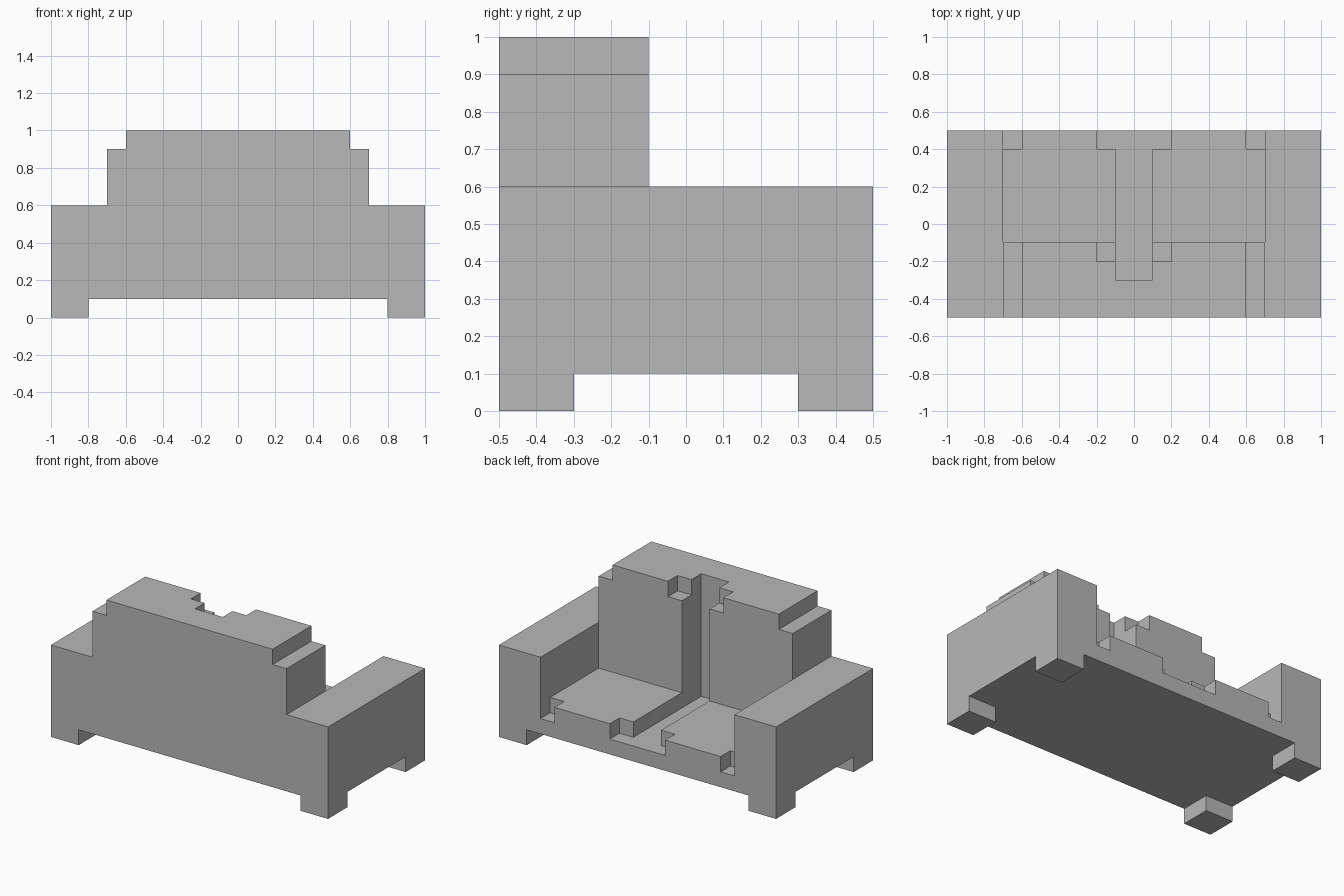
import bpy
import bmesh

default = bpy.data.objects.get("Cube")
if default:
    bpy.data.objects.remove(default, do_unlink=True)

# One plain grey for the whole sofa
GREY = (0.48, 0.48, 0.48, 1.0)
grey = bpy.data.materials.new("plain grey")
grey.use_nodes = True
grey.diffuse_color = GREY
grey.node_tree.nodes["Principled BSDF"].inputs["Base Color"].default_value = GREY


def prism(name, plan, bottom, top):
    """Extrude a plan outline (x, y) from bottom to top."""
    bm = bmesh.new()
    face = bm.faces.new([bm.verts.new((x, y, bottom)) for x, y in plan])
    extruded = bmesh.ops.extrude_face_region(bm, geom=[face])["geom"]
    for v in extruded:
        if isinstance(v, bmesh.types.BMVert):
            v.co.z = top
    bmesh.ops.recalc_face_normals(bm, faces=bm.faces)
    mesh = bpy.data.meshes.new(name)
    bm.to_mesh(mesh)
    bm.free()
    mesh.materials.append(grey)
    obj = bpy.data.objects.new(name, mesh)
    bpy.context.collection.objects.link(obj)
    return obj


def rect(x0, x1, y0, y1):
    return [(x0, y0), (x1, y0), (x1, y1), (x0, y1)]


def both_sides(half):
    """Complete a right-hand outline with its mirror image across x = 0."""
    return half + [(-x, y) for x, y in reversed(half)]


# Base slab under the seat
prism("base", rect(-0.7, 0.7, -0.5, 0.5), 0.1, 0.2)

# Backrest with a central groove, and a narrower cap with notched corners
prism("backrest", both_sides([(0.7, -0.5), (0.7, -0.1), (0.1, -0.1), (0.1, -0.3)]), 0.2, 0.9)
prism("backrest_cap", both_sides([(0.6, -0.5), (0.6, -0.1), (0.2, -0.1), (0.2, -0.2),
                                  (0.1, -0.2), (0.1, -0.3)]), 0.9, 1.0)

# Seat cushion outline with its two outer corners notched
cushion = [(0.1, -0.1), (0.7, -0.1), (0.7, 0.4), (0.6, 0.4),
           (0.6, 0.5), (0.2, 0.5), (0.2, 0.4), (0.1, 0.4)]

# Arms, cushions and legs on each side
for side, s in (("left", 1), ("right", -1)):
    def mirrored(plan):
        return [(s * x, y) for x, y in plan]

    prism(side + "_arm", mirrored(rect(0.7, 1.0, -0.5, 0.5)), 0.1, 0.6)
    prism(side + "_seat_cushion", mirrored(cushion), 0.2, 0.3)
    prism(side + "_front_leg", mirrored(rect(0.8, 1.0, -0.5, -0.3)), 0.0, 0.1)
    prism(side + "_back_leg", mirrored(rect(0.8, 1.0, 0.3, 0.5)), 0.0, 0.1)
